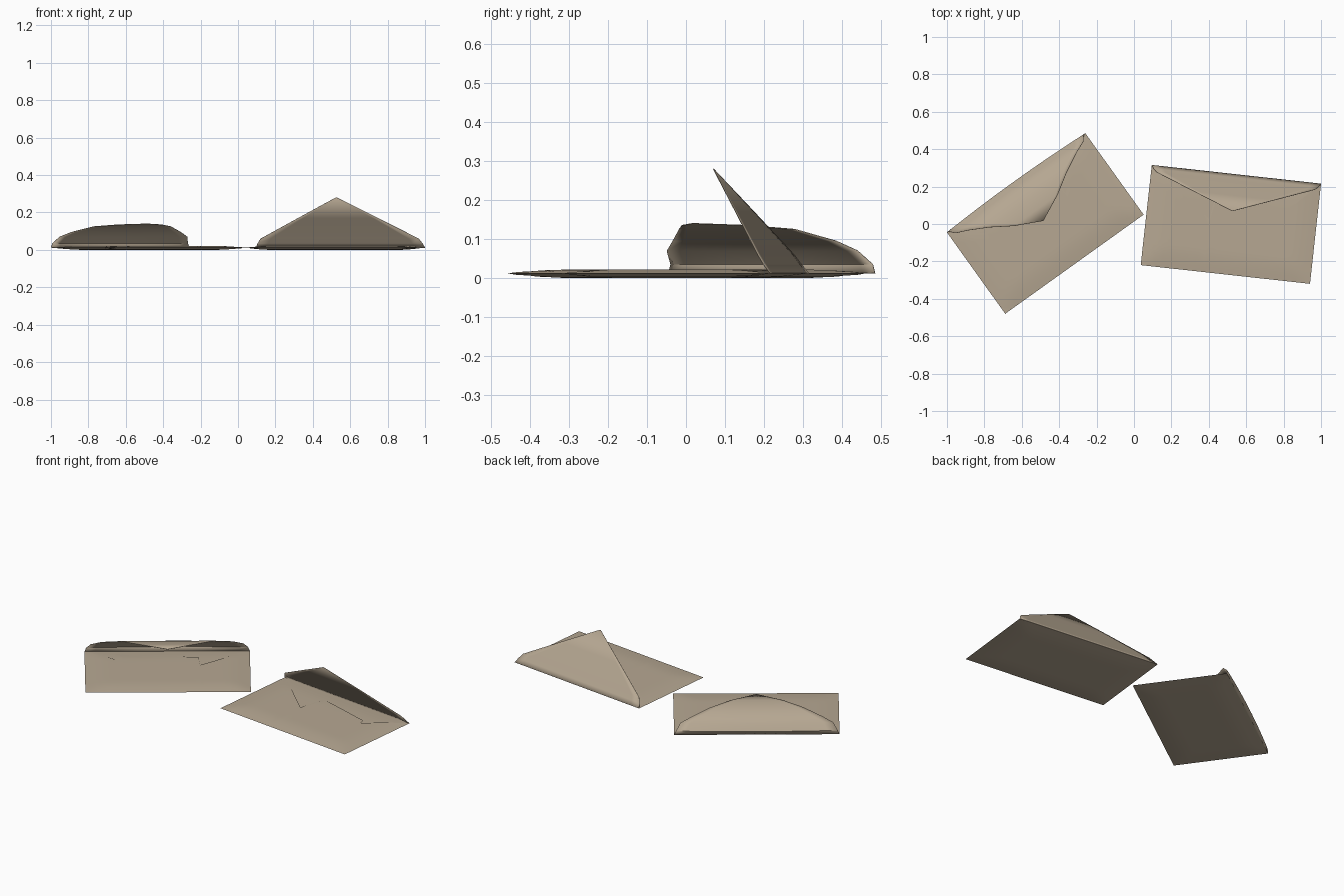
import bpy, bmesh, math
from mathutils import Vector

cube = bpy.data.objects.get("Cube")
if cube:
    bpy.data.objects.remove(cube)

RIM = 0.012  # height of the pressed outer edge

paper = bpy.data.materials.new("tan paper")
paper.use_nodes = True
tan = (0.47, 0.39, 0.29, 1)
paper.diffuse_color = tan
bsdf = paper.node_tree.nodes["Principled BSDF"]
bsdf.inputs["Base Color"].default_value = tan
bsdf.inputs["Roughness"].default_value = 0.9


def puff(u, v, width, height):
    """0 at the rim, 1 once well inside the envelope."""
    d = min(u, v, width - u, height - v)
    return math.sin(min(1, max(0, d) / 0.13) * math.pi / 2)


def sheet(bm, rows, place):
    """Skin rows of (u, v, z) points."""
    verts = [[bm.verts.new(place(*p)) for p in row] for row in rows]
    for a, b in zip(verts, verts[1:]):
        for i in range(len(a) - 1):
            bm.faces.new((a[i], a[i + 1], b[i + 1], b[i]))


def finish(name, bm, thickness=0):
    bmesh.ops.remove_doubles(bm, verts=bm.verts, dist=0.0004)
    bmesh.ops.recalc_face_normals(bm, faces=bm.faces)
    mesh = bpy.data.meshes.new(name)
    bm.to_mesh(mesh)
    bm.free()
    mesh.materials.append(paper)
    obj = bpy.data.objects.new(name, mesh)
    bpy.context.collection.objects.link(obj)
    if thickness:
        solid = obj.modifiers.new("paper thickness", 'SOLIDIFY')
        solid.thickness = thickness
        solid.offset = 0
    bpy.ops.object.select_all(action='DESELECT')
    obj.select_set(True)
    bpy.context.view_layer.objects.active = obj
    bpy.ops.object.shade_smooth_by_angle(angle=math.radians(35))


def envelope(side, start, end, height, edge, bow, throat):
    """Hinge runs start to end; edge is the flap outline, throat the pocket mouth."""
    start, end = Vector(start), Vector(end)
    width = (end - start).length
    along = (end - start) / width
    down = Vector((along.y, -along.x))

    def place(u, v, z):
        p = start + along * u + down * v
        return p.x, p.y, z

    # Padded body, back and inner layer
    cols, rows = 24, 16
    bm = bmesh.new()
    for rise in (0.006, -RIM):
        grid = []
        for j in range(rows + 1):
            v = height * j / rows
            us = [width * i / cols for i in range(cols + 1)]
            grid.append([(u, v, RIM + rise * puff(u, v, width, height)) for u in us])
        sheet(bm, grid, place)
    finish(side + "_envelope_body", bm)

    # Front pocket layer with a notched mouth
    top = []
    for (u0, v0), (u1, v1) in zip(throat, throat[1:]):
        n = max(1, round((u1 - u0) / 0.04))
        top += [(u0 + (u1 - u0) * i / n, v0 + (v1 - v0) * i / n) for i in range(n)]
    top.append(throat[-1])
    grid = []
    for j in range(rows + 1):
        row = []
        for u, v0 in top:
            u = u * width
            v = v0 + (height - v0) * j / rows
            row.append((u, v, RIM + 0.0095 * puff(u, v, width, height)))
        grid.append(row)
    bm = bmesh.new()
    sheet(bm, grid, place)
    finish(side + "_envelope_pocket", bm)

    # Raised flap, narrowing from the hinge to its tip
    grid = []
    for k, (u, v, z) in enumerate(edge):
        half = width / 2 - u
        bulge = bow * math.sin(math.pi * min(1, k / 4))
        row = []
        for i in range(17):
            t = i / 8 - 1
            row.append((width / 2 + t * half, v - bulge * (1 - t * t), z))
        grid.append(row)
    bm = bmesh.new()
    sheet(bm, grid, place)
    finish(side + "_envelope_flap", bm, 0.002)


# Envelope with the curled flap
envelope("right", (-1, -0.045), (-0.26, 0.485), 0.535,
         [(0, 0, RIM), (0.01, 0, 0.035), (0.035, 0.03, 0.07), (0.095, 0.055, 0.095),
          (0.2, 0.11, 0.125), (0.31, 0.18, 0.135), (0.455, 0.25, 0.14)], 0.016,
         [(0, 0), (0.18, 0.12), (0.19, 0.045), (0.69, 0.1), (0.7, 0.2), (0.83, 0.12), (1, 0)])

# Envelope with the straight, half-open flap
envelope("left", (0.095, 0.315), (1, 0.215), 0.538,
         [(0, 0, RIM), (0.012, 0.018, 0.035), (0.03, 0.035, 0.06), (0.24, 0.115, 0.17),
          (0.4525, 0.196, 0.28)], 0,
         [(0, 0), (0.37, 0.255), (0.4, 0.09), (0.78, 0.155), (0.79, 0.19), (1, 0)])
